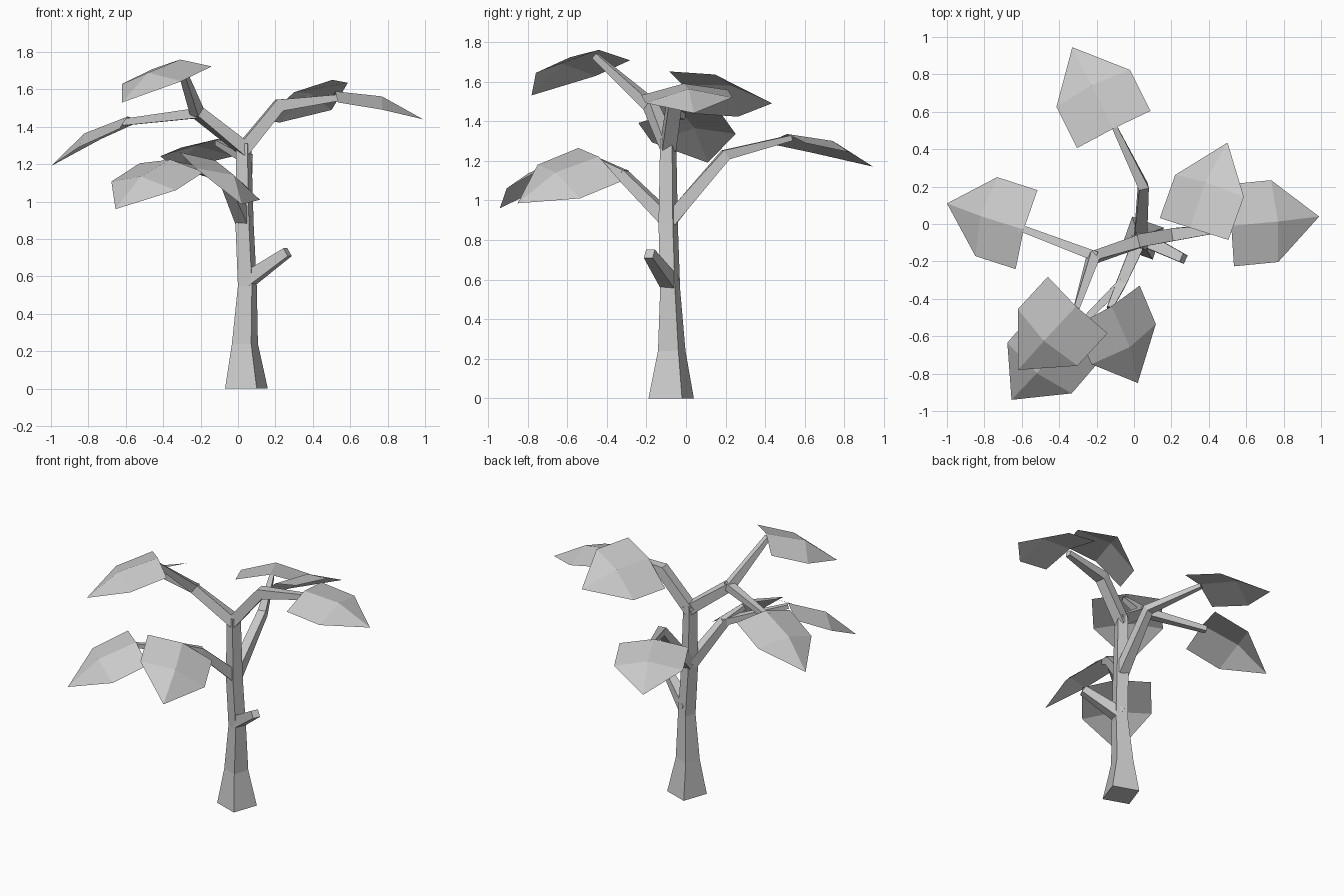
import bpy, math
from mathutils import Vector as V

if "Cube" in bpy.data.objects:
    bpy.data.objects.remove(bpy.data.objects["Cube"])

def make(name, verts, faces):
    me = bpy.data.meshes.new(name)
    me.from_pydata([tuple(v) for v in verts], [], faces)
    me.update()
    ob = bpy.data.objects.new(name, me)
    bpy.context.collection.objects.link(ob)
    return ob

def limb(name, pts, ref=(0, 0, 1), phase=45, upright=False):
    """Tapered four-sided tube through (x, y, z, radius) points."""
    P = [V(p[:3]) for p in pts]
    n = len(P)
    verts, faces = [], []
    for i, p in enumerate(P):
        t = V((0, 0, 1)) if upright else (P[min(i + 1, n - 1)] - P[max(i - 1, 0)]).normalized()
        a = V(ref)
        a = (a - t * a.dot(t)).normalized()
        b = t.cross(a)
        for k in range(4):
            w = math.radians(phase + 90 * k)
            verts.append(p + (a * math.cos(w) + b * math.sin(w)) * pts[i][3])
    for i in range(n - 1):
        for k in range(4):
            j = (k + 1) % 4
            faces.append((4*i + k, 4*i + j, 4*i + 4 + j, 4*i + 4 + k))
    faces += [(3, 2, 1, 0), tuple(4 * n - 4 + k for k in range(4))]
    return make(name, verts, faces)

def leaf(name, base, tip, side):
    """Folded leaf sheet with a raised central ridge."""
    base, tip, s = V(base), V(tip), V(side)
    u = (tip - base).normalized()
    s = (s - u * s.dot(u)).normalized()
    n = u.cross(s)
    if n.z < 0:
        n, s = -n, -s
    L = (tip - base).length
    local = [(0, 0, 0), (.01, .22, -.045), (.01, -.22, -.045),
             (L / 2, 0, .05), (L / 2, .22, -.01), (L / 2, -.22, -.01), (L, 0, 0)]
    verts = [base + u * a + s * b + n * c for a, b, c in local]
    faces = [(0, 3, 4, 1), (0, 2, 5, 3), (3, 6, 4), (3, 5, 6)]
    return make(name, verts, faces)

# Trunk
limb("trunk", [(.045, -.075, 0, .127), (.037, -.072, .24, .077), (.05, -.08, .55, .056),
               (.035, -.09, .88, .054), (.03, -.09, 1.31, .045)],
     ref=(1, 0, 0), phase=25.6, upright=True)

# Branches
limb("stub_branch", [(.05, -.08, .58, .055), (.265, -.185, .73, .035)])
limb("back_branch", [(.035, -.08, .9, .05), (.05, .2, 1.23, .038), (-.11, .53, 1.315, .02)])
limb("low_front_branch", [(.03, -.09, .9, .05), (-.07, -.32, 1.13, .038), (-.13, -.45, 1.2, .022)])
limb("low_front_twig", [(-.06, -.31, 1.13, .033), (-.36, -.61, 1.205, .02)])
limb("upper_left_branch", [(.05, -.085, 1.27, .05), (-.22, -.18, 1.48, .042), (-.31, -.46, 1.73, .022)])
limb("upper_left_twig", [(-.2, -.175, 1.475, .038), (-.61, -.02, 1.425, .025)])
limb("upper_right_branch", [(.02, -.09, 1.27, .05), (.22, -.055, 1.515, .048), (.53, -.015, 1.555, .025)])

# Leaves: base, tip, sideways direction
leaf("top_left_leaf", (-.31, -.44, 1.76), (-.62, -.78, 1.53), (.325, -.295, .02))
leaf("far_left_leaf", (-.59, -.03, 1.455), (-1, .11, 1.19), (.11, .40, .04))
leaf("far_right_leaf", (.52, -.01, 1.59), (.99, .04, 1.44), (.045, .415, 0))
leaf("inner_right_leaf", (.30, -.02, 1.585), (.50, .435, 1.49), (.38, -.12, .22))
leaf("back_leaf", (-.11, .51, 1.335), (-.33, .945, 1.17), (.375, .19, 0))
leaf("low_left_leaf", (-.36, -.61, 1.225), (-.655, -.94, .96), (.325, -.275, -.055))
leaf("low_front_leaf", (-.12, -.44, 1.22), (.02, -.85, .985), (.305, .22, -.14))
